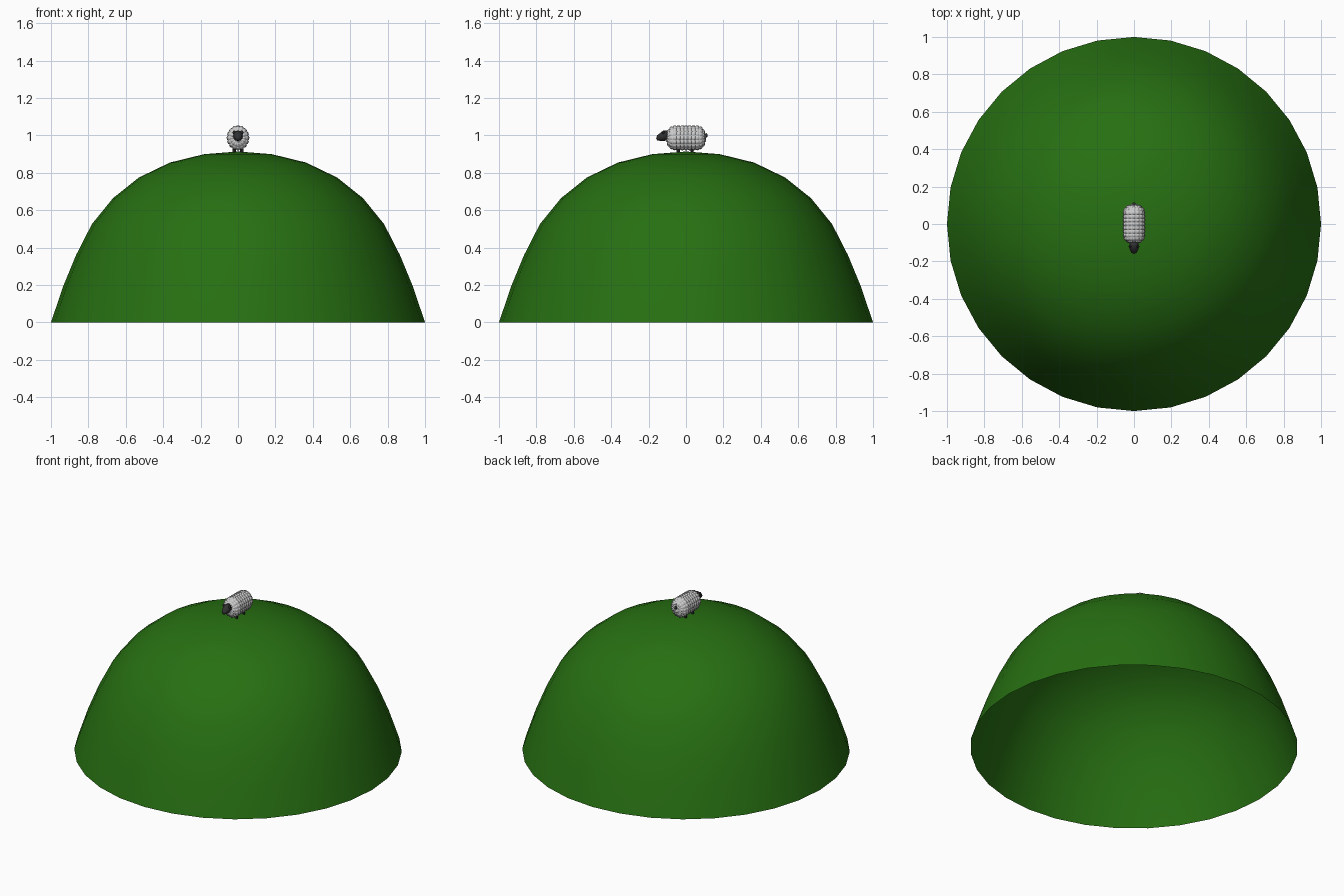
import bpy, bmesh, math
from mathutils import Vector

if "Cube" in bpy.data.objects:
    bpy.data.objects.remove(bpy.data.objects["Cube"])


def material(name, rgb):
    m = bpy.data.materials.new(name)
    m.diffuse_color = (*rgb, 1)
    m.use_nodes = True
    m.node_tree.nodes["Principled BSDF"].inputs["Base Color"].default_value = m.diffuse_color
    return m


GRASS = material("grass", (0.02, 0.16, 0.006))
WOOL = material("wool", (0.6, 0.6, 0.6))
DARK = material("dark_skin", (0.03, 0.03, 0.03))


def make_object(name, bm, mat, smooth=True):
    bmesh.ops.recalc_face_normals(bm, faces=bm.faces)
    me = bpy.data.meshes.new(name)
    bm.to_mesh(me)
    bm.free()
    me.materials.append(mat)
    ob = bpy.data.objects.new(name, me)
    bpy.context.collection.objects.link(ob)
    for p in me.polygons:
        p.use_smooth = smooth
    return ob


def loft(rings, n, place, phase=0.0):
    """Skin rings of n points; a ring with zero radius becomes a pole."""
    bm = bmesh.new()
    loops = []
    for r in rings:
        k = 1 if r[0] == 0 else n
        loops.append([bm.verts.new(place(r, math.tau * i / n + phase)) for i in range(k)])
    for a, b in zip(loops, loops[1:]):
        for i in range(n):
            j = (i + 1) % n
            vs = [a[i % len(a)], a[j % len(a)], b[j % len(b)], b[i % len(b)]]
            bm.faces.new(list(dict.fromkeys(vs)))
    return bm


# Hill: open dome with a flared foot
hill_profile = [(1, 0), (0.936, 0.19), (0.866, 0.36), (0.781, 0.526), (0.668, 0.665),
                (0.53, 0.775), (0.364, 0.855), (0.18, 0.9), (0, 0.914)]
make_object("hill", loft(hill_profile, 32,
            lambda r, a: (r[0] * math.cos(a), r[0] * math.sin(a), r[1])), GRASS)

# Fleece: rounded barrel along y, every face puffed outward into a tuft
fleece_profile = [(0, -0.1), (0.022, -0.098), (0.042, -0.088), (0.053, -0.07)]
fleece_profile += [(0.054, -0.07 + 0.02 * i) for i in range(1, 7)]
fleece_profile += [(r, -y) for r, y in reversed(fleece_profile[:4])]
bm = loft(fleece_profile, 16, lambda r, a: (
    r[0] * math.cos(a), r[1], 0.987 + 1.12 * r[0] * math.sin(a)), math.pi / 16)
bmesh.ops.recalc_face_normals(bm, faces=bm.faces)
tufts = bm.faces[:]
bmesh.ops.inset_individual(bm, faces=tufts, thickness=0.003, depth=0.006)
for f in tufts:
    n = f.normal.copy()
    centre = bmesh.ops.poke(bm, faces=[f])["verts"][0]
    centre.co += n * 0.002
make_object("fleece", bm, WOOL)

# Head: tapered muzzle, (half width, half height, y, centre z)
head_rings = [(0, 0, -0.09, 1.0), (0.022, 0.026, -0.095, 1.0), (0.026, 0.028, -0.122, 0.998),
              (0.022, 0.021, -0.138, 0.992), (0.014, 0.014, -0.154, 0.987), (0, 0, -0.16, 0.985)]
make_object("head", loft(head_rings, 12, lambda r, a: (
    r[0] * math.cos(a), r[2], r[3] + r[1] * math.sin(a))), DARK)


def blob(name, centre, size):
    bm = bmesh.new()
    bmesh.ops.create_uvsphere(bm, u_segments=10, v_segments=6, radius=1)
    bmesh.ops.scale(bm, vec=size, verts=bm.verts)
    bmesh.ops.translate(bm, vec=centre, verts=bm.verts)
    make_object(name, bm, DARK)


# Tail and ears
blob("tail", (0, 0.108, 1.0), (0.009, 0.008, 0.012))
for side, s in (("left", -1), ("right", 1)):
    blob(side + "_ear", (s * 0.021, -0.121, 1.016), (0.008, 0.006, 0.010))
    # Legs
    for end, y in (("front", -0.042), ("back", 0.032)):
        bm = bmesh.new()
        bmesh.ops.create_cone(bm, cap_ends=True, segments=8, radius1=0.009,
                              radius2=0.008, depth=0.05)
        bmesh.ops.translate(bm, vec=Vector((s * 0.02, y, 0.932)), verts=bm.verts)
        make_object(f"{end}_{side}_leg", bm, DARK, smooth=False)
